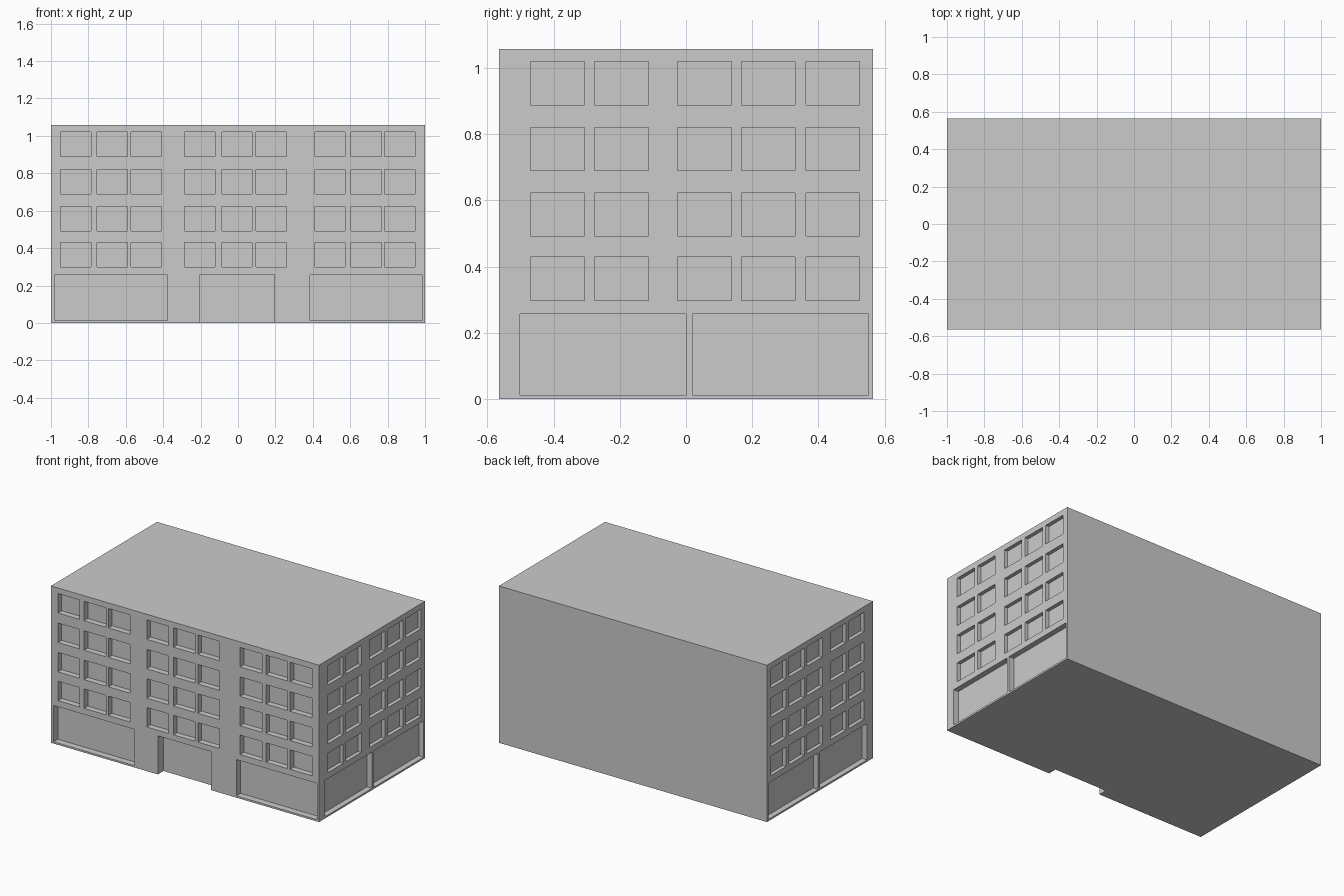
import bpy, bmesh
from mathutils import Matrix, Vector

if "Cube" in bpy.data.objects:
    bpy.data.objects.remove(bpy.data.objects["Cube"])

W, D, H = 1.0, 0.565, 1.058          # half width, half depth, height
PANE_W, PANE_H = 0.162, 0.131        # upper window size
ROWS = [0.298, 0.492, 0.69, 0.889]   # window sill heights
FRONT_COLS = [-0.948, -0.753, -0.571, -0.285, -0.086, 0.096, 0.411, 0.604, 0.784]
SIDE_COLS = [-0.469, -0.276, -0.025, 0.168, 0.362]
OUT = 0.1                            # cutter overshoot outside the wall


def box(bm, lo, hi):
    lo, hi = Vector(lo), Vector(hi)
    bmesh.ops.create_cube(bm, size=1, matrix=Matrix.Translation((lo + hi) / 2)
                          @ Matrix.Diagonal((*(hi - lo), 1)))


def front_hole(bm, x0, x1, z0, z1, depth):
    box(bm, (x0, -D - OUT, z0), (x1, -D + depth, z1))


def side_hole(bm, side, y0, y1, z0, z1, depth):
    a, b = sorted((side * (W - depth), side * (W + OUT)))
    box(bm, (a, y0, z0), (b, y1, z1))


def make_object(name, bm):
    mesh = bpy.data.meshes.new(name)
    bm.to_mesh(mesh)
    bm.free()
    ob = bpy.data.objects.new(name, mesh)
    bpy.context.collection.objects.link(ob)
    return ob


# Solid building block
bm = bmesh.new()
box(bm, (-W, -D, 0), (W, D, H))
building = make_object("building", bm)

# Recesses: upper windows on the front and both sides
bm = bmesh.new()
for z in ROWS:
    for x in FRONT_COLS:
        front_hole(bm, x, x + PANE_W, z, z + PANE_H, 0.04)
    for side in (-1, 1):
        for y in SIDE_COLS:
            side_hole(bm, side, y, y + PANE_W, z, z + PANE_H, 0.025)

# Ground floor shop windows and entrance
front_hole(bm, -0.98, -0.378, 0.012, 0.257, 0.045)
front_hole(bm, 0.384, 0.986, 0.012, 0.257, 0.045)
front_hole(bm, -0.202, 0.195, -OUT, 0.26, 0.06)
for side in (-1, 1):
    side_hole(bm, side, -0.502, 0.0, 0.012, 0.257, 0.037)
    side_hole(bm, side, 0.019, 0.551, 0.012, 0.257, 0.037)
cutter = make_object("recess_cutter", bm)

# Carve the recesses, then drop the cutter
mod = building.modifiers.new("recesses", 'BOOLEAN')
mod.operation = 'DIFFERENCE'
mod.solver = 'EXACT'
mod.object = cutter
bpy.context.view_layer.objects.active = building
bpy.ops.object.modifier_apply(modifier=mod.name)
bpy.data.objects.remove(cutter)
